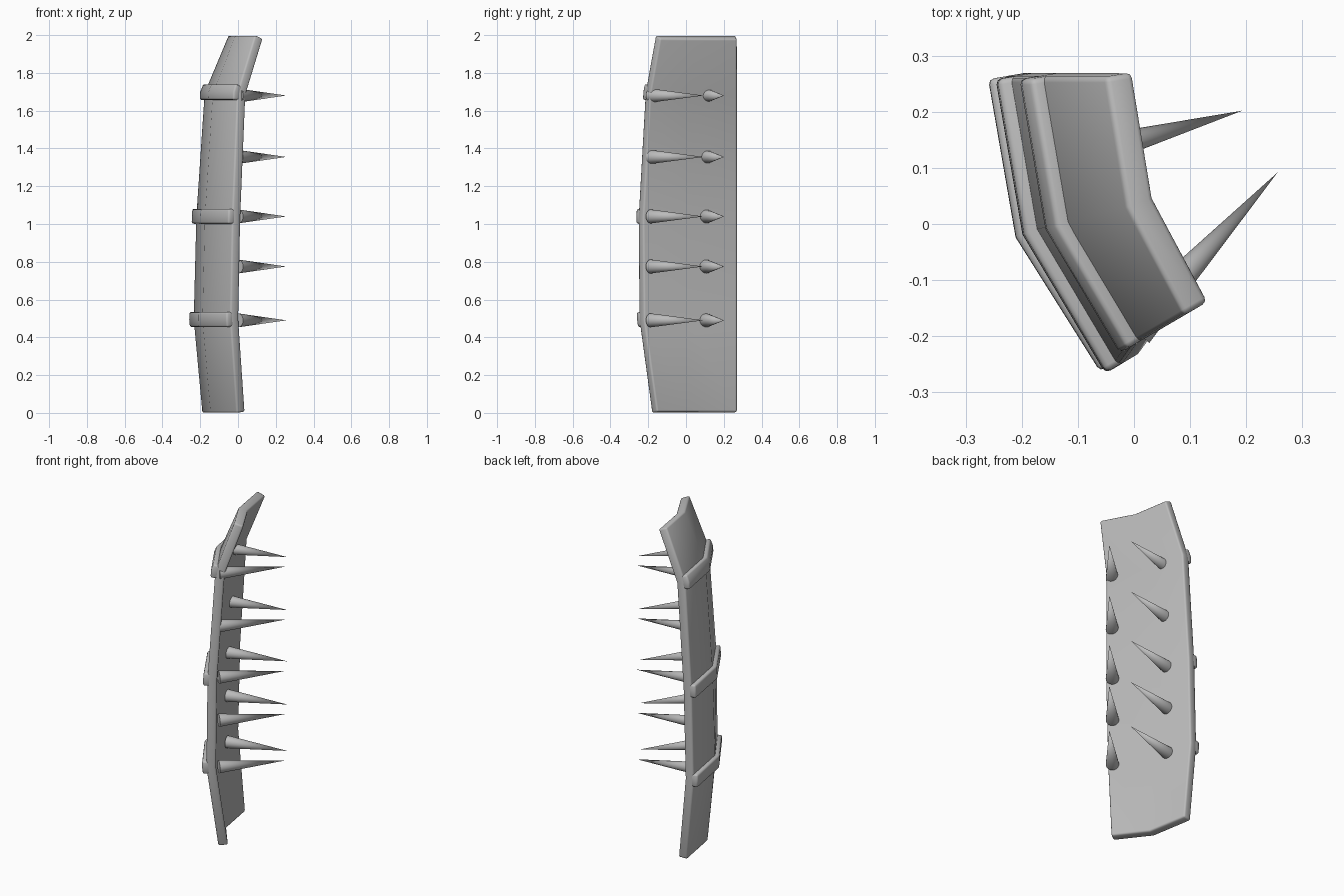
import bpy, bmesh
from mathutils import Vector

if "Cube" in bpy.data.objects:
    bpy.data.objects.remove(bpy.data.objects["Cube"])

grey = bpy.data.materials.new("plain_grey")
grey.use_nodes = True
COLOUR = (0.5, 0.5, 0.5, 1)
grey.diffuse_color = COLOUR
grey.node_tree.nodes["Principled BSDF"].inputs["Base Color"].default_value = COLOUR

# Outer skin of the plate per height: back edge, knee and front edge
LEVELS = [
    (0.0, (-0.19, 0.262), (-0.145, 0.0), (-0.005, -0.182)),
    (0.495, (-0.236, 0.262), (-0.188, -0.015), (-0.04, -0.25)),
    (1.04, (-0.222, 0.262), (-0.175, -0.01), (-0.03, -0.254)),
    (1.695, (-0.178, 0.262), (-0.133, 0.0), (-0.003, -0.217)),
    (2.0, (-0.05, 0.262), (-0.012, 0.03), (0.09, -0.162)),
]


def outer(z):
    """Three skin points at height z."""
    for lo, hi in zip(LEVELS, LEVELS[1:]):
        if z <= hi[0]:
            t = (z - lo[0]) / (hi[0] - lo[0])
            return [Vector((*Vector(a).lerp(Vector(b), t), z))
                    for a, b in zip(lo[1:], hi[1:])]


def finish(obj):
    obj.data.materials.append(grey)
    bpy.ops.object.select_all(action='DESELECT')
    bpy.context.view_layer.objects.active = obj
    obj.select_set(True)
    bpy.ops.object.shade_smooth_by_angle(angle=0.9)


def shell(name, heights, thickness, side, bevel):
    """Skin strip through the given heights, thickened to one side."""
    bm = bmesh.new()
    rows = [[bm.verts.new(p) for p in outer(z)] for z in heights]
    for a, b in zip(rows, rows[1:]):
        for c in range(2):
            bm.faces.new((a[c], a[c + 1], b[c + 1], b[c]))
    mesh = bpy.data.meshes.new(name)
    bm.to_mesh(mesh)
    bm.free()
    obj = bpy.data.objects.new(name, mesh)
    bpy.context.collection.objects.link(obj)
    finish(obj)
    solid = obj.modifiers.new("thickness", 'SOLIDIFY')
    solid.thickness, solid.offset = thickness, side
    solid.use_even_offset = True
    round_off = obj.modifiers.new("soft_edges", 'BEVEL')
    round_off.width, round_off.segments = bevel, 2
    round_off.limit_method, round_off.angle_limit = 'ANGLE', 0.8


def spike(name, base, tip, radius):
    """Round cone from base to tip."""
    base, tip = Vector(base), Vector(tip)
    axis = tip - base
    bpy.ops.mesh.primitive_cone_add(
        vertices=20, radius1=radius, radius2=0, depth=axis.length,
        location=(base + tip) / 2,
        rotation=axis.to_track_quat('Z', 'Y').to_euler())
    obj = bpy.context.object
    obj.name = name
    finish(obj)


# Bent plate
shell("curved_plate", [lv[0] for lv in LEVELS], 0.053, -1, 0.01)

# Raised bands across the outside, sunk partly into the plate
for name, z in (("lower", 0.495), ("middle", 1.04), ("upper", 1.695)):
    shell(name + "_band", [z - 0.039, z, z + 0.039], 0.044, 0.1, 0.01)

# Two columns of spikes on the hollow side
for i, z in enumerate((0.49, 0.775, 1.04, 1.355, 1.68), 1):
    spike(f"back_spike_{i}", (-0.15, 0.108, z), (0.193, 0.202, z), 0.036)
    spike(f"front_spike_{i}", (0.0, -0.187, z), (0.256, 0.092, z), 0.037)
